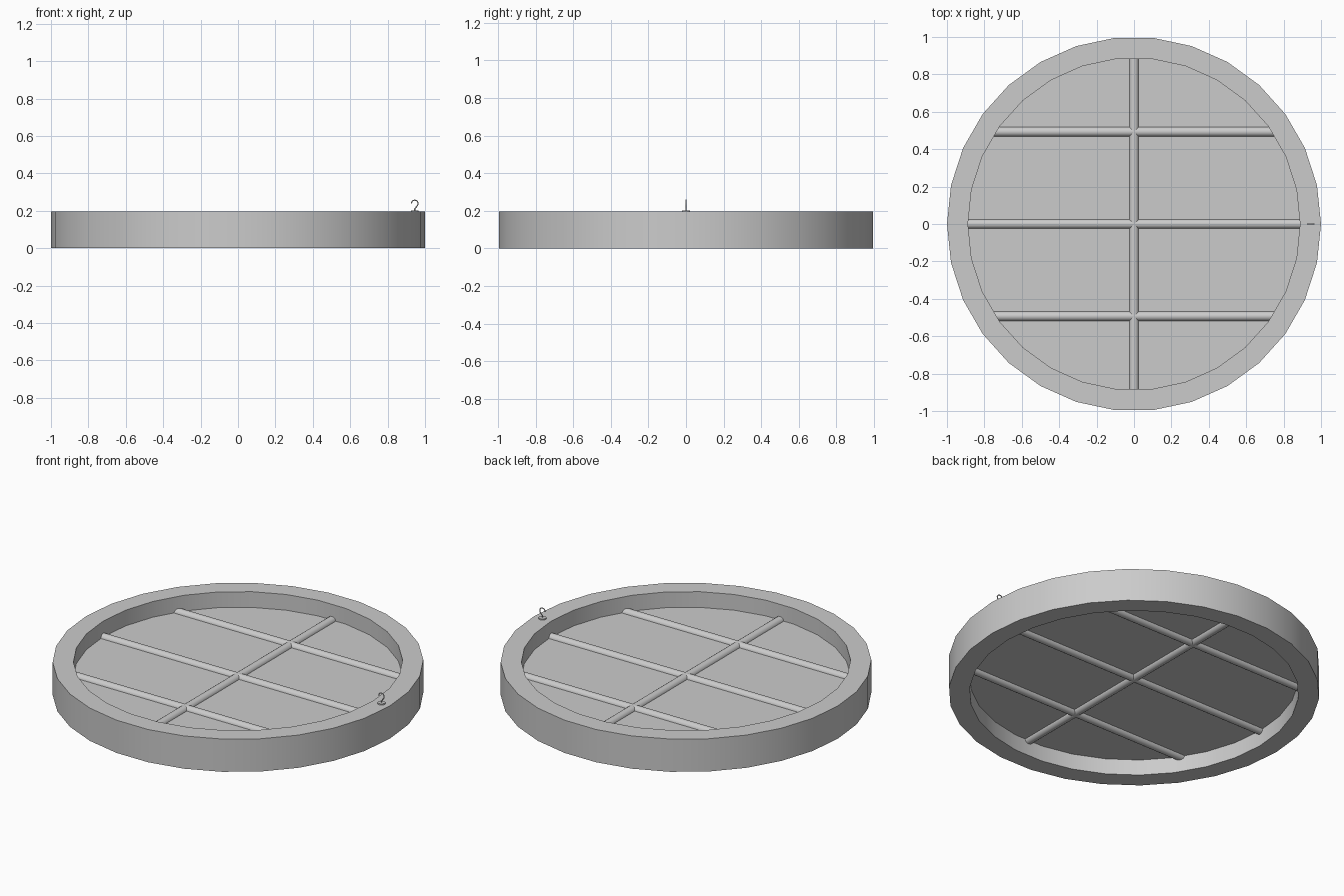
import bpy
import bmesh
from math import cos, sin, pi, radians

if "Cube" in bpy.data.objects:
    bpy.data.objects.remove(bpy.data.objects["Cube"])

SIDES = 30
H = 0.195          # frame height
R_OUT, R_IN = 1.0, 0.888
MID = H / 2


def finish(obj):
    bpy.ops.object.select_all(action='DESELECT')
    obj.select_set(True)
    bpy.context.view_layer.objects.active = obj
    bpy.ops.object.shade_smooth_by_angle(angle=radians(30))
    return obj


def cylinder(name, radius, depth, loc, rot=(0, 0, 0), sides=16):
    bpy.ops.mesh.primitive_cylinder_add(vertices=sides, radius=radius, depth=depth,
                                        location=loc, rotation=rot)
    obj = bpy.context.object
    obj.name = name
    return finish(obj)


# Round frame: rectangular section swept around z, vertex on the x axis
bm = bmesh.new()
section = [(R_IN, 0), (R_OUT, 0), (R_OUT, H), (R_IN, H)]
rings = [[bm.verts.new((r * cos(2 * pi * i / SIDES), r * sin(2 * pi * i / SIDES), z))
          for r, z in section] for i in range(SIDES)]
for i in range(SIDES):
    a, b = rings[i], rings[(i + 1) % SIDES]
    for j in range(4):
        k = (j + 1) % 4
        bm.faces.new((a[j], b[j], b[k], a[k]))
bmesh.ops.recalc_face_normals(bm, faces=bm.faces)
mesh = bpy.data.meshes.new("window_frame")
bm.to_mesh(mesh)
bm.free()
frame = bpy.data.objects.new("window_frame", mesh)
bpy.context.collection.objects.link(frame)
finish(frame)

# Thin pane at mid height, rotated to line up with the frame's corners
cylinder("glass_pane", R_IN, 0.008, (0, 0, MID), (0, 0, radians(90)), SIDES)

# Glazing bars: one along y, three along x
BAR = 0.026
cylinder("long_bar", BAR, 1.78, (0, 0, MID), (pi / 2, 0, 0))
for name, y, half in (("cross_bar_back", 0.493, 0.75),
                      ("cross_bar_middle", 0, 0.895),
                      ("cross_bar_front", -0.493, 0.75)):
    cylinder(name, BAR, 2 * half, (0, y, MID), (0, pi / 2, 0))

# Small hook on the rim: round base and bent wire
HX = 0.945
cylinder("hook_base", 0.021, 0.007, (HX, 0, H + 0.0035))
path = [(0, H + 0.004), (0, H + 0.016), (0.006, H + 0.023)]
for i in range(11):
    t = radians(-35 + 215 * i / 10)
    path.append((0.018 * cos(t), H + 0.044 + 0.018 * sin(t)))
curve = bpy.data.curves.new("hook_wire", 'CURVE')
curve.dimensions = '3D'
curve.bevel_depth = 0.003
curve.bevel_resolution = 2
curve.use_fill_caps = True
spline = curve.splines.new('POLY')
spline.points.add(len(path) - 1)
for p, (x, z) in zip(spline.points, path):
    p.co = (HX + x, 0, z, 1)
hook = bpy.data.objects.new("hook_wire", curve)
bpy.context.collection.objects.link(hook)
